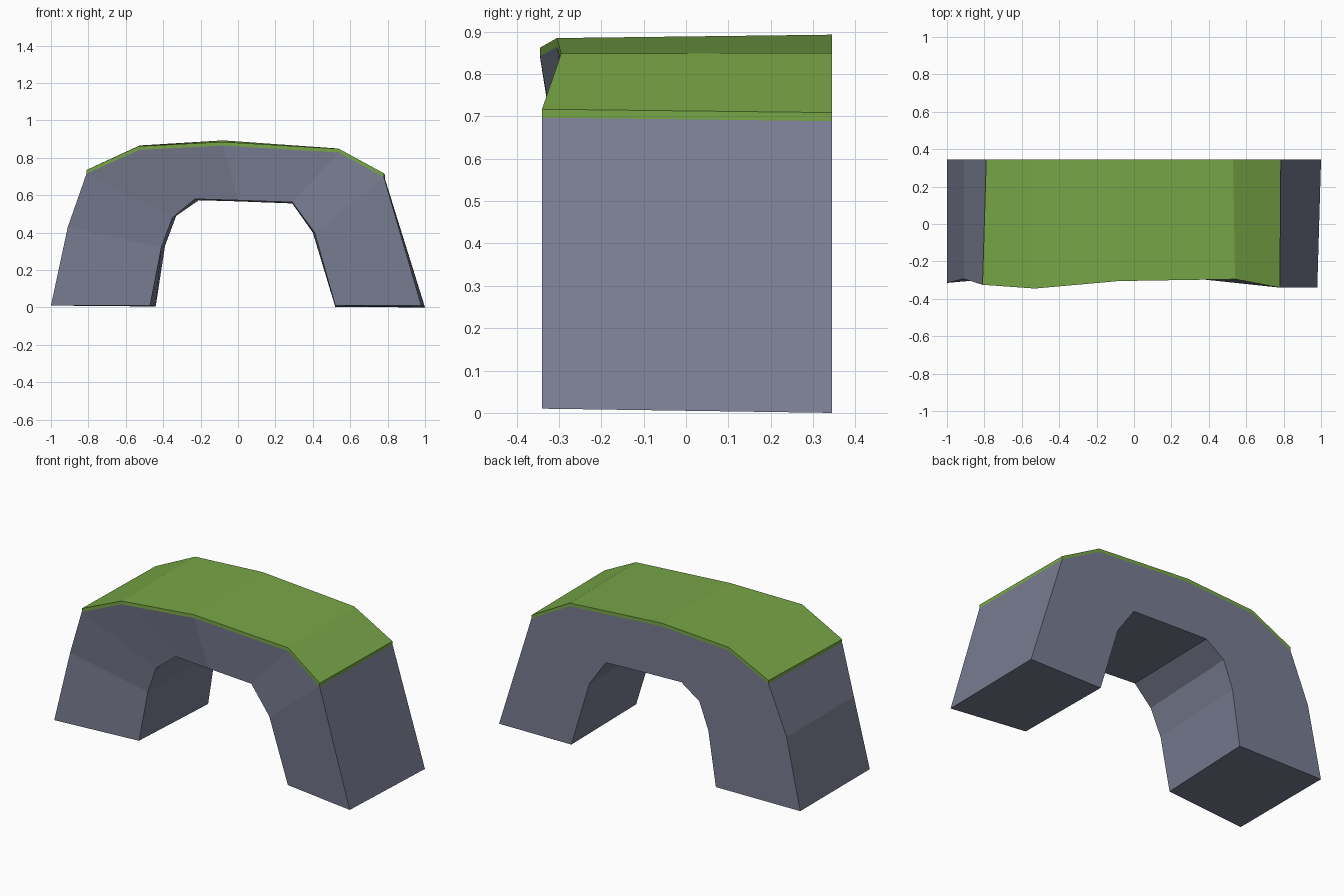
import bpy
import bmesh

if "Cube" in bpy.data.objects:
    bpy.data.objects.remove(bpy.data.objects["Cube"])


def material(name, rgb):
    m = bpy.data.materials.new(name)
    m.diffuse_color = (*rgb, 1.0)
    m.use_nodes = True
    m.node_tree.nodes["Principled BSDF"].inputs["Base Color"].default_value = m.diffuse_color
    return m


stone = material("grey stone", (0.19, 0.205, 0.285))
grass = material("grass green", (0.185, 0.385, 0.062))

BACK = 0.345   # flat rear plane
CAP = 0.02     # grass thickness

# Outer outline of the arch, left foot to right foot:
# front x, front y, front z, back x, back z
outer = [
    (-1.00, -0.315, 0.010, -1.00, 0.010),
    (-0.91, -0.293, 0.430, -0.91, 0.430),
    (-0.81, -0.325, 0.715, -0.79, 0.718),
    (-0.53, -0.345, 0.842, -0.525, 0.846),
    (-0.08, -0.305, 0.865, -0.08, 0.873),
    (0.54, -0.295, 0.828, 0.53, 0.830),
    (0.78, -0.340, 0.697, 0.785, 0.689),
    (0.98, -0.340, 0.010, 1.00, 0.000),
]

# Inner outline of the opening, same order
inner = [
    (-0.47, -0.268, 0.010, -0.44, 0.005),
    (-0.41, -0.270, 0.320, -0.39, 0.330),
    (-0.35, -0.280, 0.480, -0.33, 0.490),
    (-0.23, -0.267, 0.580, -0.21, 0.573),
    (0.00, -0.278, 0.573, 0.00, 0.567),
    (0.29, -0.288, 0.563, 0.29, 0.556),
    (0.41, -0.289, 0.400, 0.40, 0.400),
    (0.52, -0.270, 0.010, 0.52, 0.003),
]


def band(name, upper, lower, mat):
    """Solid strip between two outlines, running from front to back."""
    bm = bmesh.new()
    rings = []
    for u, l in zip(upper, lower):
        rings.append([bm.verts.new(p) for p in (
            (u[0], u[1], u[2]), (u[3], BACK, u[4]),
            (l[3], BACK, l[4]), (l[0], l[1], l[2]))])
    for a, b in zip(rings, rings[1:]):
        for i in range(4):
            j = (i + 1) % 4
            bm.faces.new((a[i], a[j], b[j], b[i]))
    bm.faces.new(rings[0])
    bm.faces.new(rings[-1][::-1])
    bmesh.ops.recalc_face_normals(bm, faces=bm.faces)
    me = bpy.data.meshes.new(name)
    bm.to_mesh(me)
    bm.free()
    me.materials.append(mat)
    ob = bpy.data.objects.new(name, me)
    bpy.context.collection.objects.link(ob)
    return ob


# Rock arch
band("stone_arch", outer, inner, stone)

# Thin grass layer over the crown
bed = outer[2:7]
turf = [(x, y, z + CAP, bx, bz + CAP) for x, y, z, bx, bz in bed]
band("grass_cap", turf, bed, grass)
